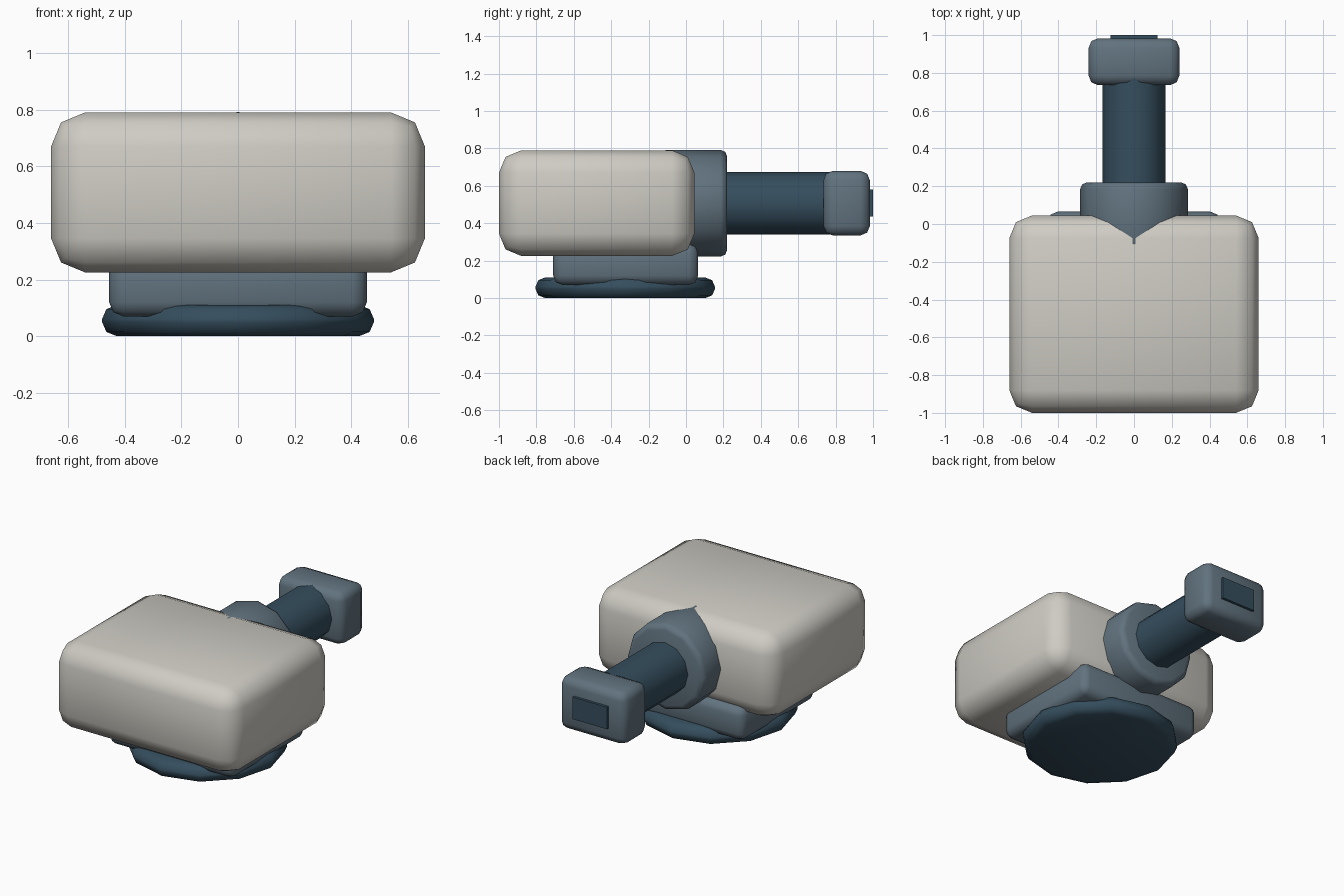
import bpy, math

if "Cube" in bpy.data.objects:
    bpy.data.objects.remove(bpy.data.objects["Cube"])


def material(name, rgb):
    m = bpy.data.materials.new(name)
    m.diffuse_color = (*rgb, 1)
    m.use_nodes = True
    m.node_tree.nodes["Principled BSDF"].inputs["Base Color"].default_value = m.diffuse_color
    return m


SHELL = material("warm_white", (0.62, 0.60, 0.55))
STEEL = material("blue_grey", (0.12, 0.17, 0.21))
NAVY = material("dark_blue", (0.035, 0.075, 0.11))


def finish(name, mat, bevel, segments=2):
    ob = bpy.context.object
    ob.name = name
    ob.data.materials.append(mat)
    bpy.ops.object.transform_apply(location=False, rotation=True, scale=True)
    if bevel:
        mod = ob.modifiers.new("rounding", 'BEVEL')
        mod.width = bevel
        mod.segments = segments
        mod.limit_method = 'ANGLE'
        mod.angle_limit = math.radians(40)
        bpy.ops.object.modifier_apply(modifier=mod.name)
    bpy.ops.object.shade_smooth_by_angle(angle=math.radians(50))
    return ob


def box(name, lo, hi, mat, bevel=0, segments=2):
    mid = [(a + b) / 2 for a, b in zip(lo, hi)]
    bpy.ops.mesh.primitive_cube_add(size=1, location=mid)
    bpy.context.object.scale = [b - a for a, b in zip(lo, hi)]
    return finish(name, mat, bevel, segments)


def cylinder(name, radius, start, end, mat, bevel=0, sides=12):
    """Cylinder between two points along y or z."""
    mid = [(a + b) / 2 for a, b in zip(start, end)]
    along_y = start[1] != end[1]
    bpy.ops.mesh.primitive_cylinder_add(
        vertices=sides, radius=radius, depth=math.dist(start, end), location=mid,
        rotation=(math.pi / 2 if along_y else 0, 0, 0))
    return finish(name, mat, bevel)


AXIS_Z = 0.507

# Round foot and the block standing on it
cylinder("foot_disc", 0.48, (0, -0.325, 0), (0, -0.325, 0.11), NAVY, 0.05)
box("pedestal_block", (-0.455, -0.71, 0.07), (0.455, 0.065, 0.29), STEEL, 0.05)

# Large rounded housing
box("housing", (-0.66, -1.0, 0.225), (0.66, 0.045, 0.79), SHELL, 0.12)

# Collar, barrel and muzzle pointing to the back
cylinder("collar", 0.285, (0, -0.14, AXIS_Z), (0, 0.22, AXIS_Z), STEEL, 0.035)
cylinder("barrel", 0.168, (0, 0.1, AXIS_Z), (0, 0.78, AXIS_Z), NAVY)
box("muzzle", (-0.24, 0.735, 0.335), (0.24, 0.983, 0.68), STEEL, 0.05)
box("muzzle_opening", (-0.125, 0.94, 0.435), (0.125, 1.0, 0.58), NAVY)
